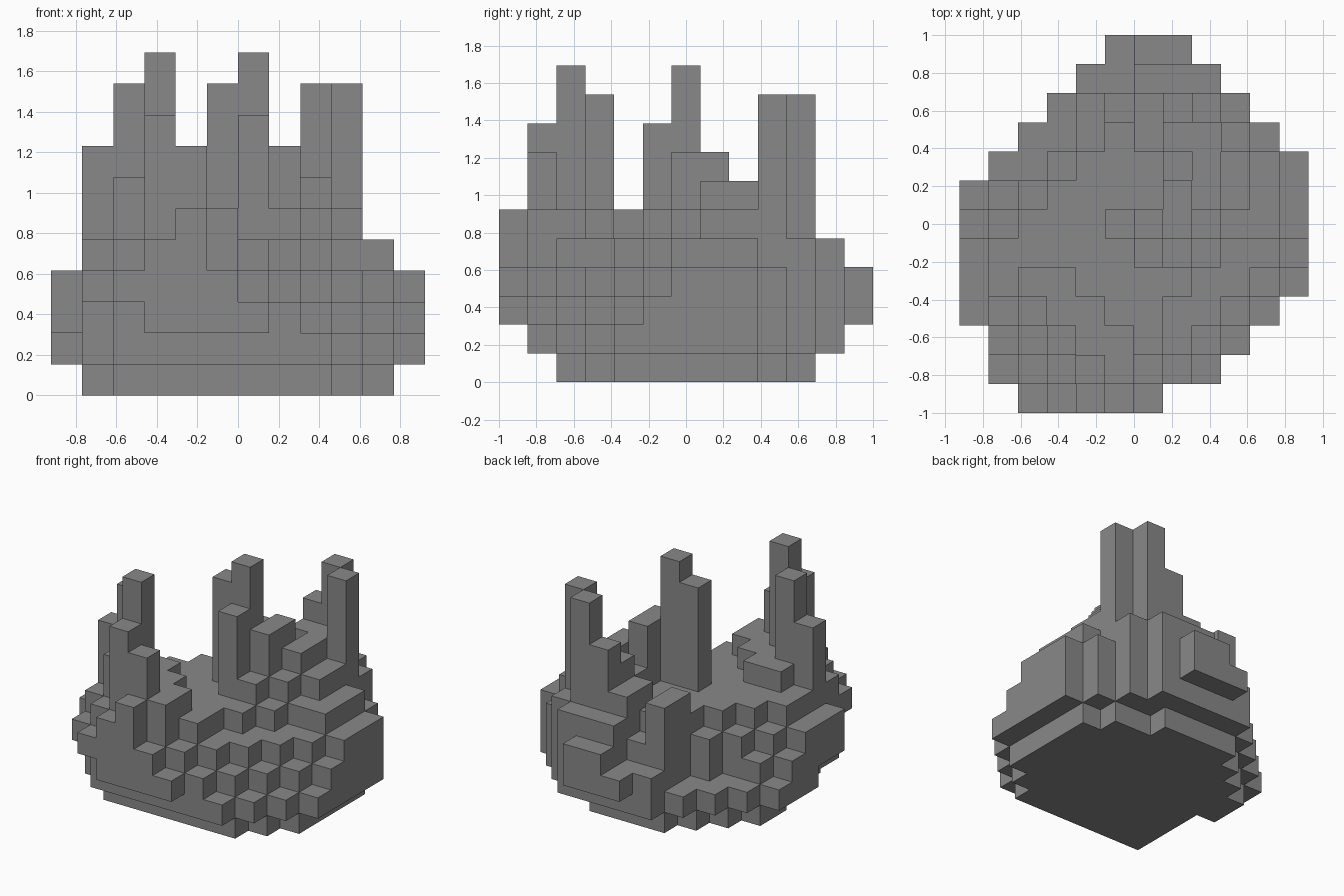
import bpy
import bmesh
from mathutils import Vector

old = bpy.data.objects.get("Cube")
if old:
    bpy.data.objects.remove(old, do_unlink=True)

CELL = 2 / 13
ORIGIN = Vector((-6 * CELL, -6.5 * CELL, 0))

stone = bpy.data.materials.new("grey stone")
stone.use_nodes = True
GREY = (0.25, 0.25, 0.25, 1)
stone.diffuse_color = GREY
stone.node_tree.nodes["Principled BSDF"].inputs["Base Color"].default_value = GREY

# Terraced rock: one row per step from front to back, one height per column
TERRACES = [
    "..45643.....",
    ".45776432...",
    ".578665432..",
    "46766554432.",
    "456655554432",
    "455555565443",
    "345555556554",
    "234555567654",
    ".22455567654",
    "..226567764.",
    "...2646665..",
    "....33555...",
    ".....344....",
]

# Bottom slab: first row, last row, first column, last column
SLAB = [(2, 2, 2, 8), (3, 3, 2, 9), (4, 5, 2, 10), (6, 7, 1, 10),
        (8, 8, 2, 10), (9, 9, 3, 9), (10, 10, 4, 7)]

# Spires: column, row, height
SPIRES = {
    "front_right_spire": [(3, 2, 11), (2, 3, 10), (3, 1, 9), (4, 1, 8), (1, 3, 8)],
    "middle_spire": [(6, 6, 11), (5, 6, 10), (6, 5, 9), (7, 6, 8), (7, 7, 8)],
    "back_left_spire": [(8, 10, 10), (9, 9, 10), (7, 10, 8)],
}


def underside(col, row):
    """The outermost ledges hang higher than the rest, most at one corner."""
    if (col, row) in ((1, 1), (2, 0)):
        return 3
    overhang = row in (0, len(TERRACES) - 1) or (col == 0 and row < 5)
    return 2 if overhang else 1


def terrace_height(col, row):
    mark = TERRACES[row][col]
    return 0 if mark == "." else int(mark)


def column(col, row, low, high):
    return {(col, row, level) for level in range(low, high)}


# Gather the cells of each part
parts = {"bottom_slab": set(), "terraced_rock": set()}
for first, last, left, right in SLAB:
    for row in range(first, last + 1):
        for col in range(left, right + 1):
            parts["bottom_slab"] |= column(col, row, 0, 1)

for row, line in enumerate(TERRACES):
    for col in range(len(line)):
        top = terrace_height(col, row)
        parts["terraced_rock"] |= column(col, row, underside(col, row), top)

for name, columns in SPIRES.items():
    parts[name] = set()
    for col, row, top in columns:
        parts[name] |= column(col, row, terrace_height(col, row), top)

filled = set().union(*parts.values())


def build(name, cells):
    """Make a blocky mesh with only the exposed faces, merged where flat."""
    bm = bmesh.new()
    corners = {}

    def corner(point):
        key = tuple(point)
        if key not in corners:
            corners[key] = bm.verts.new(ORIGIN + Vector(key) * CELL)
        return corners[key]

    for cell in sorted(cells):
        for axis in range(3):
            for side in (0, 1):
                neighbour = list(cell)
                neighbour[axis] += 1 if side else -1
                if tuple(neighbour) in filled:
                    continue
                u, v = (axis + 1) % 3, (axis + 2) % 3
                loop = []
                for du, dv in ((0, 0), (1, 0), (1, 1), (0, 1)):
                    point = list(cell)
                    point[axis] += side
                    point[u] += du
                    point[v] += dv
                    loop.append(corner(point))
                bm.faces.new(loop if side else loop[::-1])

    bmesh.ops.dissolve_limit(bm, angle_limit=0.01, verts=bm.verts, edges=bm.edges)
    mesh = bpy.data.meshes.new(name)
    bm.to_mesh(mesh)
    bm.free()
    mesh.materials.append(stone)
    bpy.context.collection.objects.link(bpy.data.objects.new(name, mesh))


for part_name, part_cells in parts.items():
    build(part_name, part_cells)
